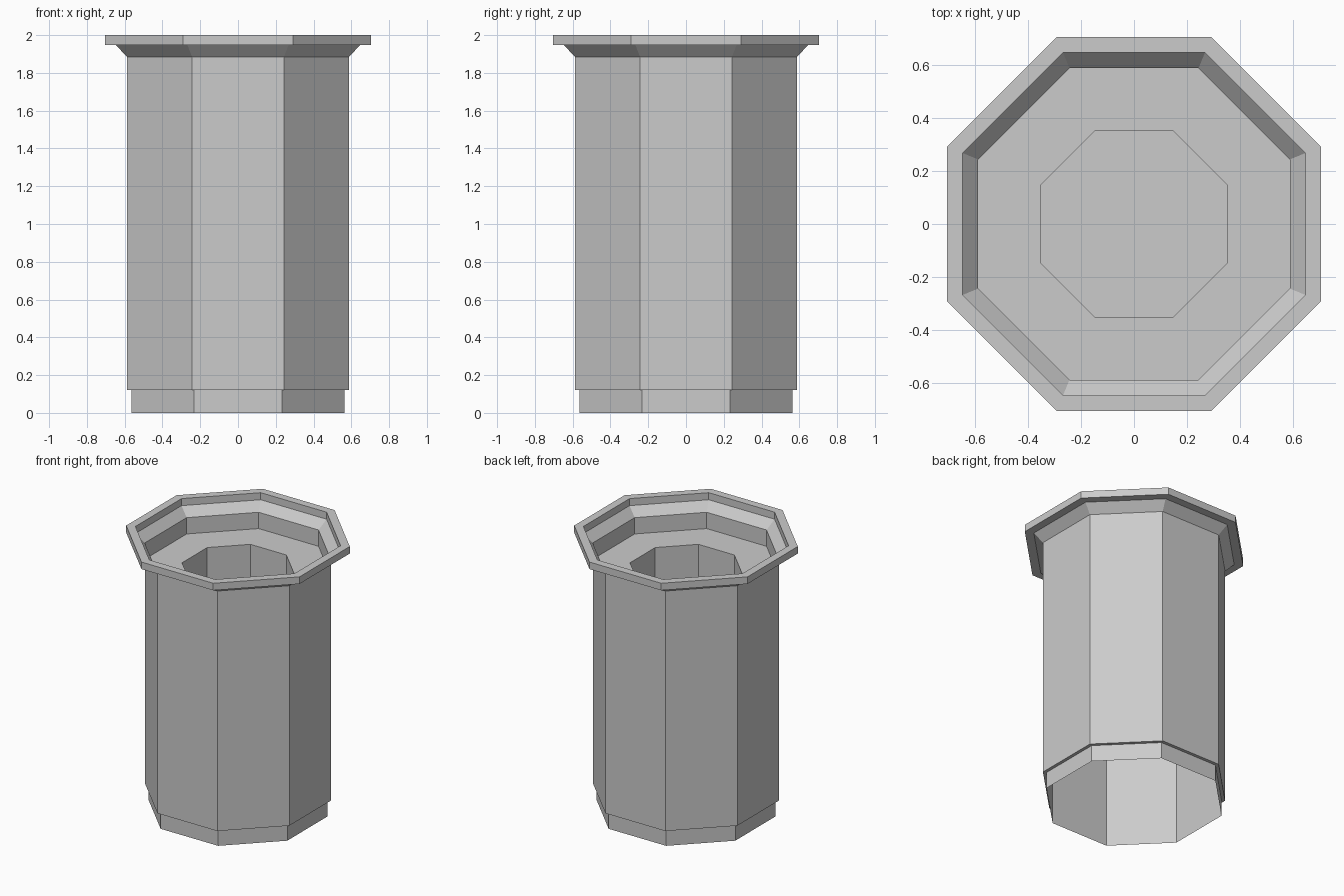
import bpy, bmesh, math

if "Cube" in bpy.data.objects:
    bpy.data.objects.remove(bpy.data.objects["Cube"])

SIDES = 8


def lathe(name, profile, cap_end=False):
    """Sweep (apothem, z) points around z as an octagon with flats on the axes."""
    bm = bmesh.new()
    rings = []
    for apothem, z in profile:
        r = apothem / math.cos(math.pi / SIDES)
        angles = [2 * math.pi * (i + 0.5) / SIDES for i in range(SIDES)]
        rings.append([bm.verts.new((r * math.cos(a), r * math.sin(a), z)) for a in angles])
    for low, high in zip(rings, rings[1:]):
        for i in range(SIDES):
            j = (i + 1) % SIDES
            bm.faces.new((low[i], low[j], high[j], high[i]))
    if cap_end:
        bm.faces.new(rings[-1])
    mesh = bpy.data.meshes.new(name)
    bm.to_mesh(mesh)
    bm.free()
    obj = bpy.data.objects.new(name, mesh)
    bpy.context.collection.objects.link(obj)
    return obj


# Inner tube, open underneath, showing as the recessed foot
lathe("foot_tube", [(0.565, 0), (0.565, 1.765)])

# Outer sleeve with flared collar and raised rim
lathe("body_and_rim", [(0.565, 0.12), (0.588, 0.12), (0.588, 1.885), (0.647, 1.948),
                       (0.705, 1.948), (0.705, 2.0), (0.647, 2.0), (0.647, 1.948)])

# Recessed top plate with a deep octagonal well
lathe("plate_and_well", [(0.588, 1.765), (0.353, 1.765), (0.353, 1.0)], cap_end=True)
